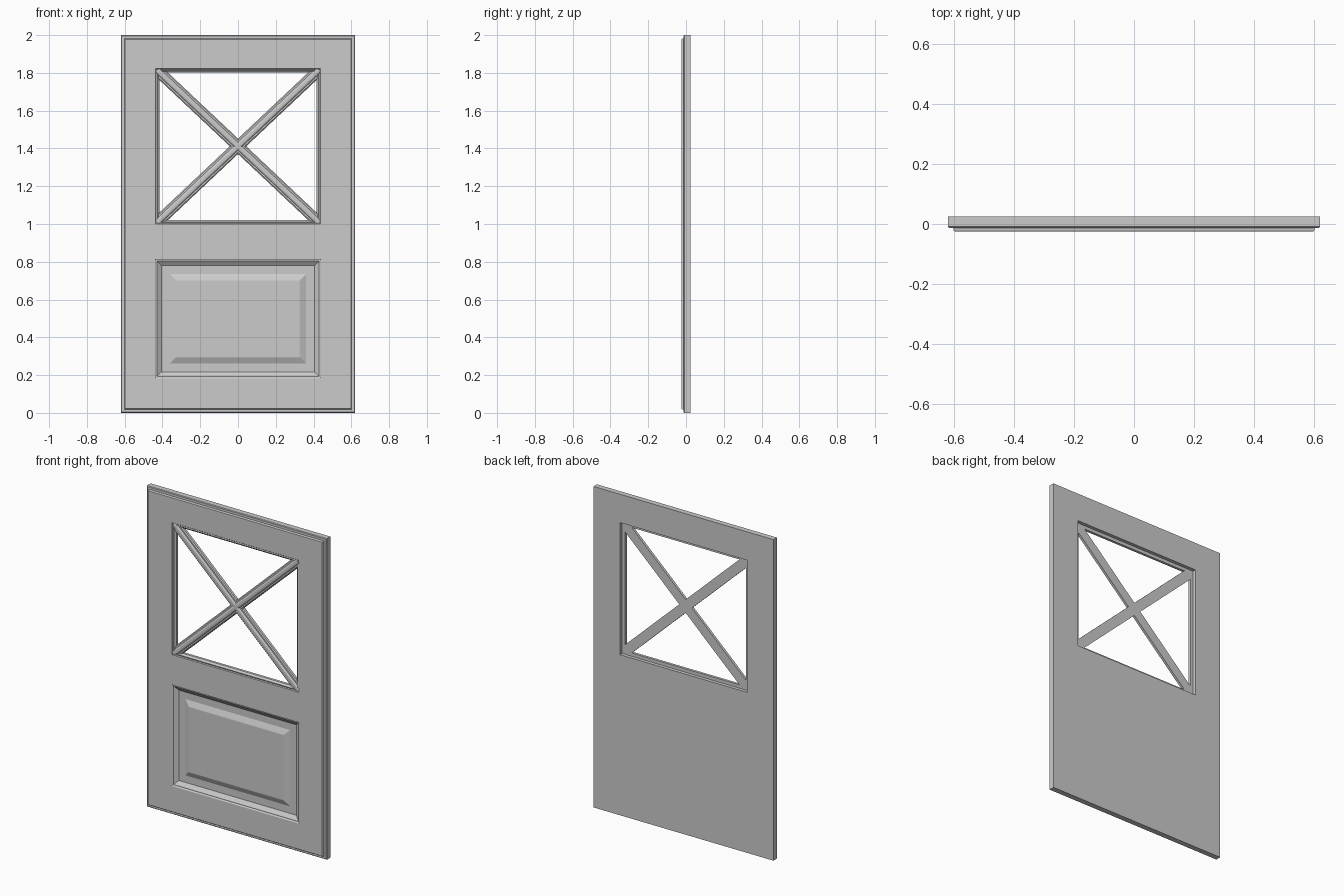
import bpy, bmesh, math
from mathutils import Vector

cube = bpy.data.objects.get("Cube")
if cube:
    bpy.data.objects.remove(cube)

paint = bpy.data.materials.new("grey paint")
paint.use_nodes = True
grey = (0.6, 0.6, 0.6, 1)
paint.diffuse_color = grey
paint.node_tree.nodes["Principled BSDF"].inputs["Base Color"].default_value = grey

# Rectangles as left, right, bottom, top
DOOR = (-0.62, 0.62, 0, 2)
WINDOW = (-0.437, 0.437, 1.0, 1.823)
PANEL = (-0.44, 0.44, 0.182, 0.815)
FRONT, BACK = -0.025, 0.025
LIP = 0.022


def finish(bm, name):
    bmesh.ops.remove_doubles(bm, verts=bm.verts, dist=0.0001)
    mesh = bpy.data.meshes.new(name)
    bm.to_mesh(mesh)
    bm.free()
    mesh.materials.append(paint)
    obj = bpy.data.objects.new(name, mesh)
    bpy.context.collection.objects.link(obj)
    return obj


def loft(bm, rect, profile, inward, cap=False):
    """Rectangular rings at (inset, y), joined in order."""
    l, r, b, t = rect
    rings = []
    for i, y in profile:
        corners = ((l + i, b + i), (r - i, b + i), (r - i, t - i), (l + i, t - i))
        rings.append([bm.verts.new((x, y, z)) for x, z in corners])
    for a, c in zip(rings, rings[1:]):
        for k in range(4):
            n = (k + 1) % 4
            bm.faces.new((a[k], a[n], c[n], c[k]))
    if cap:
        bm.faces.new(rings[-1])


def sheet(bm, outer, holes, y, flip):
    """Flat sheet of stiles and rails around rectangular holes."""
    xs = sorted({outer[0], outer[1]} | {v for h in holes for v in h[:2]})
    zs = sorted({outer[2], outer[3]} | {v for h in holes for v in h[2:]})
    for x0, x1 in zip(xs, xs[1:]):
        for z0, z1 in zip(zs, zs[1:]):
            cx, cz = (x0 + x1) / 2, (z0 + z1) / 2
            if any(h[0] < cx < h[1] and h[2] < cz < h[3] for h in holes):
                continue
            pts = [(x0, z0), (x1, z0), (x1, z1), (x0, z1)]
            if flip:
                pts.reverse()
            bm.faces.new([bm.verts.new((x, y, z)) for x, z in pts])


# Door slab: front and back sheets, stepped rim, window moulding, raised panel
bm = bmesh.new()
l, r, b, t = DOOR
sheet(bm, (l + LIP, r - LIP, b + LIP, t - LIP), [WINDOW, PANEL], FRONT, False)
sheet(bm, DOOR, [WINDOW], BACK, True)
loft(bm, DOOR, [(0, BACK), (0, -0.009), (0.004, -0.013), (0.018, -0.013),
                (0.019, -0.021), (LIP, FRONT)], False)
loft(bm, WINDOW, [(0, FRONT), (0.004, -0.02), (0.011, -0.022), (0.016, -0.016),
                  (0.021, -0.012), (0.021, 0.004), (0, 0.004), (0, BACK)], True)
loft(bm, PANEL, [(0, FRONT), (0.006, -0.021), (0.01, -0.021), (0.035, -0.003),
                 (0.079, -0.003), (0.108, -0.016), (0.114, -0.018)], True, True)
bmesh.ops.remove_doubles(bm, verts=bm.verts, dist=0.0001)
bmesh.ops.recalc_face_normals(bm, faces=bm.faces)
finish(bm, "door_slab")

# Diagonal glazing bars, moulded on the front and flat on the back
half = [(0.03, 0.004), (0.03, -0.012), (0.024, -0.017), (0.016, -0.017),
        (0.011, -0.023), (0.006, FRONT)]
profile = half + [(-u, y) for u, y in reversed(half)]
l, r, b, t = WINDOW
centre = Vector(((l + r) / 2, 0, (b + t) / 2))
for side, name in ((1, "glazing_bar_rising"), (-1, "glazing_bar_falling")):
    along = Vector((side * (r - l) / 2, 0, (t - b) / 2))
    reach = along.length - 0.012
    along.normalize()
    across = Vector((-along.z, 0, along.x))
    bm = bmesh.new()
    ends = [[bm.verts.new(centre + along * s * reach + across * u + Vector((0, y, 0)))
             for u, y in profile] for s in (-1, 1)]
    for k in range(len(profile)):
        n = (k + 1) % len(profile)
        bm.faces.new((ends[0][k], ends[0][n], ends[1][n], ends[1][k]))
    bm.faces.new(ends[0])
    bm.faces.new(ends[1])
    # Trim the bar to the window opening
    for co, no in (((l, 0, 0), (-1, 0, 0)), ((r, 0, 0), (1, 0, 0)),
                   ((0, 0, b), (0, 0, -1)), ((0, 0, t), (0, 0, 1))):
        geom = bm.verts[:] + bm.edges[:] + bm.faces[:]
        cut = bmesh.ops.bisect_plane(bm, geom=geom, plane_co=co, plane_no=no,
                                     clear_outer=True)["geom_cut"]
        edges = [e for e in cut if isinstance(e, bmesh.types.BMEdge)]
        bmesh.ops.holes_fill(bm, edges=edges, sides=0)
    bmesh.ops.recalc_face_normals(bm, faces=bm.faces)
    finish(bm, name)
